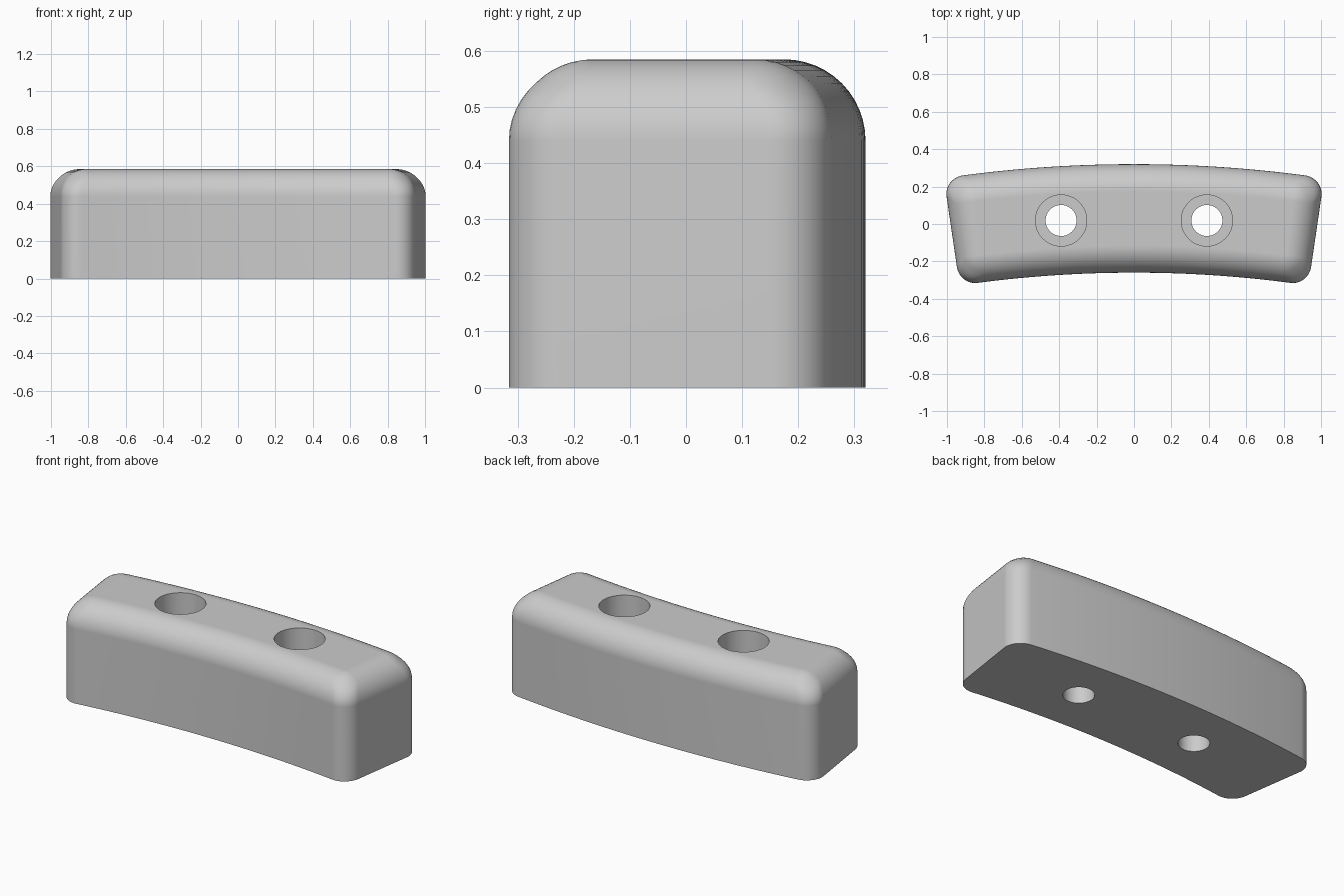
import bpy, bmesh
from math import sin, cos, pi, radians, sqrt

cube = bpy.data.objects.get("Cube")
if cube:
    bpy.data.objects.remove(cube)

HEIGHT, FILLET, CORNER = 0.585, 0.145, 0.10
BEND, CENTRE_Y = 6.71, -6.68          # radius and centre of the curved centreline
HALF_LEN, HALF_WID = 0.978, 0.29

grey = bpy.data.materials.new("plain_grey")
grey.use_nodes = True
colour = (0.6, 0.6, 0.6, 1)
grey.diffuse_color = colour
grey.node_tree.nodes["Principled BSDF"].inputs["Base Color"].default_value = colour


def bend(u, v, z):
    """Wrap a flat plan point round the centreline arc."""
    a, r = u / BEND, BEND + v
    return (r * sin(a), CENTRE_Y + r * cos(a), z)


def outline(inset, radius, z, corner_steps=10, side_steps=24):
    """Bent rounded rectangle, always with the same point count."""
    a, b = HALF_LEN - inset - radius, HALF_WID - inset - radius
    pts = []
    for k, (sx, sy) in enumerate([(1, 1), (-1, 1), (-1, -1), (1, -1)]):
        for i in range(corner_steps + 1):
            t = (k + i / corner_steps) * pi / 2
            pts.append((sx * a + radius * cos(t), sy * b + radius * sin(t)))
        if k in (0, 2):               # subdivide the long curved sides
            u, v = pts[-1]
            pts += [(u - 2 * sx * a * i / side_steps, v) for i in range(1, side_steps)]
    return [bend(u, v, z) for u, v in pts]


def loft(name, rings):
    """Closed skin through a stack of matching rings."""
    bm = bmesh.new()
    loops = [[bm.verts.new(p) for p in ring] for ring in rings]
    n = len(loops[0])
    for low, high in zip(loops, loops[1:]):
        for i in range(n):
            j = (i + 1) % n
            bm.faces.new((low[i], low[j], high[j], high[i]))
    bm.faces.new(loops[0][::-1])
    bm.faces.new(loops[-1])
    bmesh.ops.recalc_face_normals(bm, faces=bm.faces)
    mesh = bpy.data.meshes.new(name)
    bm.to_mesh(mesh)
    bm.free()
    mesh.materials.append(grey)
    obj = bpy.data.objects.new(name, mesh)
    bpy.context.collection.objects.link(obj)
    return obj


# Curved block: straight walls, then a large quarter-round to the flat top
rings = [outline(0, CORNER, 0)]
for i in range(13):
    t = i / 12 * pi / 2
    inset = FILLET * (1 - cos(t))
    radius = max(0.002, min(CORNER, FILLET - inset))
    rings.append(outline(inset, radius, HEIGHT - FILLET + FILLET * sin(t)))
block = loft("curved_block", rings)


def circle(x, y, r, z, n=48):
    return [(x + r * cos(2 * pi * i / n), y + r * sin(2 * pi * i / n), z) for i in range(n)]


# Stepped screw holes: narrow through-hole with a wide counterbore
bpy.context.view_layer.objects.active = block
for side in (-1, 1):
    x, y, _ = bend(side * 0.39, 0, 0)
    steps = [(0.083, -0.1), (0.083, 0.25), (0.137, 0.25), (0.137, HEIGHT + 0.1)]
    cutter = loft("hole_cutter", [circle(x, y, r, z) for r, z in steps])
    cutter.hide_render = True
    mod = block.modifiers.new("screw_hole", "BOOLEAN")
    mod.operation, mod.solver, mod.object = "DIFFERENCE", "EXACT", cutter
    bpy.ops.object.modifier_apply(modifier=mod.name)
    bpy.data.objects.remove(cutter)

# Smooth fillets, crisp hole rims and base edge, flat top
bpy.ops.object.select_all(action="DESELECT")
block.select_set(True)
bpy.ops.object.shade_smooth_by_angle(angle=radians(35))
weighted = block.modifiers.new("weighted_normals", "WEIGHTED_NORMAL")
weighted.keep_sharp = True
